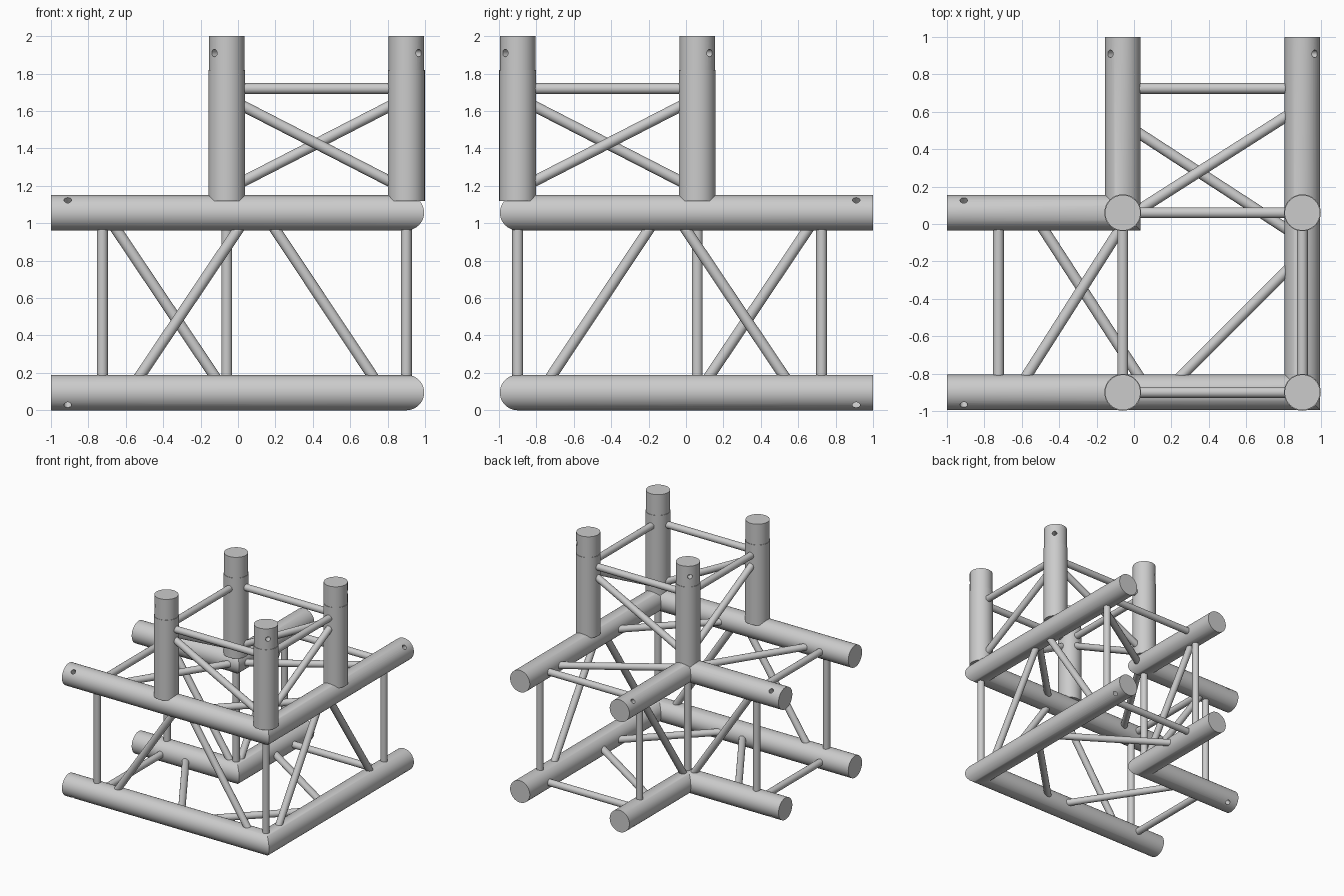
import bpy, bmesh, math
from mathutils import Vector

cube = bpy.data.objects.get("Cube")
if cube:
    bpy.data.objects.remove(cube, do_unlink=True)

R, SLEEVE, BRACE, HOLE = 0.095, 0.0985, 0.029, 0.02
OUT, INN = 0.9, -0.06            # chord lines: x = OUT or INN, y = -x
LEVELS = {"lower": 0.095, "upper": 1.057}
SIDES = 48

metal = bpy.data.materials.new("aluminium grey")
metal.use_nodes = True
metal.diffuse_color = (0.6, 0.6, 0.6, 1)
metal.node_tree.nodes["Principled BSDF"].inputs["Base Color"].default_value = (0.6, 0.6, 0.6, 1)


def make(name, rings):
    """Skin a list of rings into a capped tube."""
    bm = bmesh.new()
    loops = [[bm.verts.new(p) for p in ring] for ring in rings]
    n = len(loops[0])
    for a, b in zip(loops, loops[1:]):
        for i in range(n):
            j = (i + 1) % n
            bm.faces.new((a[i], a[j], b[j], b[i]))
    bm.faces.new(loops[0])
    bm.faces.new(loops[-1])
    bmesh.ops.recalc_face_normals(bm, faces=bm.faces)
    mesh = bpy.data.meshes.new(name)
    bm.to_mesh(mesh)
    bm.free()
    obj = bpy.data.objects.new(name, mesh)
    bpy.context.collection.objects.link(obj)
    mesh.materials.append(metal)
    return obj


def circle(r, n):
    return [(r * math.cos(math.tau * i / n), r * math.sin(math.tau * i / n)) for i in range(n)]


def rod(name, a, b, r=BRACE, n=24, extend=0.0):
    """Straight round bar from a to b, lengthened at both ends."""
    a, b = Vector(a), Vector(b)
    d = (b - a).normalized()
    q = d.to_track_quat('Z', 'Y')
    ring = [q @ Vector((x, y, 0)) for x, y in circle(r, n)]
    return make(name, [[p + a - d * extend for p in ring], [p + b + d * extend for p in ring]])


def drill(obj, spots):
    """Cut a blind pin hole at each (centre, outward direction)."""
    for centre, out in spots:
        c, o = Vector(centre), Vector(out).normalized()
        cutter = rod("hole_cutter", c + o * 0.03, c + o * 0.13, HOLE, 20)
        mod = obj.modifiers.new("hole", 'BOOLEAN')
        mod.operation, mod.solver, mod.object = 'DIFFERENCE', 'EXACT', cutter
        deps = bpy.context.evaluated_depsgraph_get()
        cut = bpy.data.meshes.new_from_object(obj.evaluated_get(deps))
        obj.modifiers.clear()
        obj.data = cut
        bpy.data.objects.remove(cutter, do_unlink=True)


def swap(p):
    """Reflect a point across the diagonal plane of the corner."""
    return (-p[1], -p[0], p[2])


def brace_pair(name, a, b):
    rod(name + "_left_arm", a, b, extend=0.06)
    rod(name + "_right_arm", swap(a), swap(b), extend=0.06)


# Mitred horizontal chords
for level, z in LEVELS.items():
    up = 1 if level == "upper" else -1
    for side, c, s in (("outer", OUT, 1), ("inner", INN, -1)):
        prof = circle(R, SIDES)
        chord = make(f"{side}_{level}_chord", [
            [(-1, -c - u, z + w) for u, w in prof],
            [(c + u, -c - u, z + w) for u, w in prof],
            [(c + u, 1, z + w) for u, w in prof]])
        drill(chord, [((-0.91, -c, z), (0, -s, up)), ((c, 0.91, z), (s, 0, up))])

# Upright chords with a sleeve below and a slimmer pin end
for x in (INN, OUT):
    for y in (-OUT, -INN):
        post = make("upright_chord", [
            [(x + u, y + v, z) for u, v in circle(r, SIDES)]
            for r, z in ((SLEEVE, 1.12), (SLEEVE, 1.82), (R, 1.82), (R, 2.0))])
        drill(post, [((x, y, 1.91), (x - 0.42, y + 0.42, 0))])

# Vertical bars between the lower and upper chords
LO, HI = 0.19, 0.965
for c in (OUT, INN):
    brace_pair("end_post", (-0.725, -c, LO), (-0.725, -c, HI))
    rod("corner_post", (c, -c, LO), (c, -c, HI), extend=0.06)

# Diagonals on the outer and inner walls
brace_pair("outer_wall_diagonal", (-0.52, -OUT, LO), (0.0, -OUT, HI))
brace_pair("outer_corner_diagonal", (0.2, -OUT, HI), (0.715, -OUT, LO))
brace_pair("inner_wall_diagonal", (-0.65, -INN, HI), (-0.13, -INN, LO))

# Flat bracing at both levels
for level, z in LEVELS.items():
    brace_pair(f"{level}_cross_bar", (-0.725, -0.805, z), (-0.725, -0.035, z))
    rod(f"{level}_corner_brace", (0.26, -0.805, z), (0.805, -0.26, z), extend=0.06)
brace_pair("upper_flat_diagonal", (-0.57, -0.805, LEVELS["upper"]), (-0.08, -0.035, LEVELS["upper"]))
brace_pair("lower_flat_diagonal", (-0.48, -0.035, LEVELS["lower"]), (0.02, -0.805, LEVELS["lower"]))

# Bracing around the upright section
for c, z0, z1 in ((OUT, 1.62, 1.23), (INN, 1.23, 1.62)):
    brace_pair("tower_bar", (0.04, -c, 1.72), (0.8, -c, 1.72))
    brace_pair("tower_diagonal", (0.04, -c, z0), (0.8, -c, z1))

# Smooth shading with sharp rims
bpy.ops.object.select_all(action='DESELECT')
for obj in bpy.context.collection.objects:
    if obj.type == 'MESH' and metal.name in obj.data.materials:
        obj.select_set(True)
        bpy.context.view_layer.objects.active = obj
bpy.ops.object.shade_smooth_by_angle(angle=math.radians(35))
